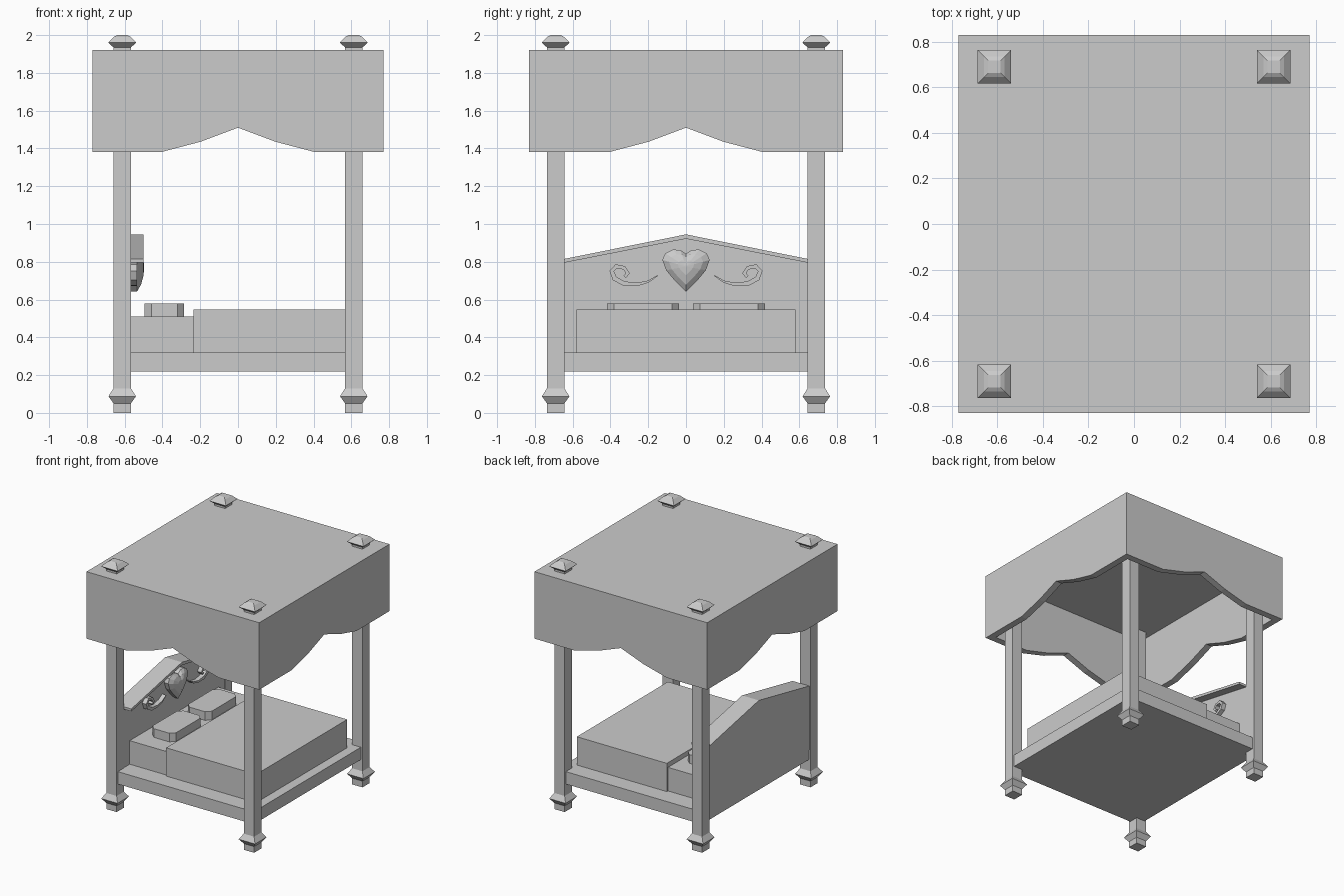
import bpy, bmesh, math
from mathutils import Vector

if "Cube" in bpy.data.objects:
    bpy.data.objects.remove(bpy.data.objects["Cube"])


def finish(name, bm):
    bmesh.ops.recalc_face_normals(bm, faces=bm.faces)
    me = bpy.data.meshes.new(name)
    bm.to_mesh(me)
    bm.free()
    ob = bpy.data.objects.new(name, me)
    bpy.context.collection.objects.link(ob)
    return ob


def loft(name, rings):
    """Join equal-length rings of 3D points and cap both ends."""
    bm = bmesh.new()
    vs = [[bm.verts.new(p) for p in r] for r in rings]
    n = len(vs[0])
    for a, b in zip(vs, vs[1:]):
        for i in range(n):
            j = (i + 1) % n
            bm.faces.new((a[i], a[j], b[j], b[i]))
    bm.faces.new(vs[0])
    bm.faces.new(vs[-1])
    return finish(name, bm)


def prism(name, pts, axis, lo, hi):
    """Extrude a 2D outline along an axis: x -> (y,z), y -> (x,z), z -> (x,y)."""
    place = {'x': lambda p, d: (d, p[0], p[1]),
             'y': lambda p, d: (p[0], d, p[1]),
             'z': lambda p, d: (p[0], p[1], d)}[axis]
    return loft(name, [[place(p, d) for p in pts] for d in (lo, hi)])


def box(name, x0, x1, y0, y1, z0, z1):
    return prism(name, [(x0, y0), (x1, y0), (x1, y1), (x0, y1)], 'z', z0, z1)


# Square posts with flared foot and finial
post = [(.046, 0), (.046, .05), (.073, .088), (.046, .13), (.046, 1.935),
        (.074, 1.96), (.045, 1.99), (.027, 2.0)]
for sx in (-1, 1):
    for sy in (-1, 1):
        cx, cy = sx * .613, sy * .69
        loft("post", [[(cx + a * r, cy + b * r, z)
                       for a, b in ((-1, -1), (1, -1), (1, 1), (-1, 1))]
                      for r, z in post])

# Canopy: roof slab and four scalloped skirts
W, D, T, CEIL, TOP = .77, .83, .055, 1.875, 1.92
box("canopy_roof", -W, W, -D, D, CEIL, TOP)


def skirt(half):
    low = [(-half, 1.38), (-.41, 1.38), (-.2, 1.435), (0, 1.51),
           (.2, 1.435), (.41, 1.38), (half, 1.38)]
    return low + [(half, CEIL), (-half, CEIL)]


for s in (-1, 1):
    prism("canopy_skirt_long", skirt(W), 'y', s * (D - T), s * D)
    prism("canopy_skirt_side", skirt(D - T), 'x', s * (W - T), s * W)

# Bed frame, mattress and blanket
box("bed_frame", -.645, .645, -.72, .72, .22, .32)
box("mattress", -.57, -.2, -.565, .565, .32, .51)
box("blanket", -.235, .568, -.58, .58, .32, .548)

# Pillows with cut corners
for s in (-1, 1):
    cx, cy, hx, hy, c = -.39, s * .227, .105, .19, .036
    pts = [(hx - c, -hy), (hx, -hy + c), (hx, hy - c), (hx - c, hy),
           (-hx + c, hy), (-hx, hy - c), (-hx, -hy + c), (-hx + c, -hy)]
    prism("pillow", [(cx + a, cy + b) for a, b in pts], 'z', .505, .58)

# Headboard panel and gabled cap
prism("headboard", [(-.65, .3), (.65, .3), (.65, .8), (0, .93), (-.65, .8)],
      'x', -.65, -.57)
prism("headboard_cap", [(-.645, .795), (0, .922), (.645, .795),
                        (.645, .815), (0, .945), (-.645, .815)], 'x', -.65, -.5)

# Domed heart ornament
half = [(0, .842), (.03, .862), (.07, .865), (.11, .845), (.125, .81),
        (.105, .755), (.055, .695), (0, .642)]
heart = half + [(-y, z) for y, z in half[-2:0:-1]]
mid = .775
loft("heart", [[(x, y * k, mid + (z - mid) * k) for y, z in heart]
               for x, k in ((-.575, 1), (-.535, 1), (-.513, .72), (-.5, .35), (-.497, .05))])

# Tapered scroll ornaments, mirrored
path = [(.15, .727, .002), (.2, .695, .006), (.26, .68, .009), (.33, .685, .012),
        (.378, .712, .013), (.393, .75, .012), (.37, .776, .011),
        (.327, .768, .010), (.308, .738, .010), (.325, .72, .009)]
left, right = [], []
for i, (y, z, w) in enumerate(path):
    a, b = path[max(i - 1, 0)], path[min(i + 1, len(path) - 1)]
    t = Vector((b[0] - a[0], b[1] - a[1])).normalized()
    left.append((y - t.y * w, z + t.x * w))
    right.append((y + t.y * w, z - t.x * w))
for s in (-1, 1):
    sections = [[(-.575, s * l[0], l[1]), (-.535, s * l[0], l[1]),
                 (-.535, s * r[0], r[1]), (-.575, s * r[0], r[1])]
                for l, r in zip(left, right)]
    loft("scroll", sections)
